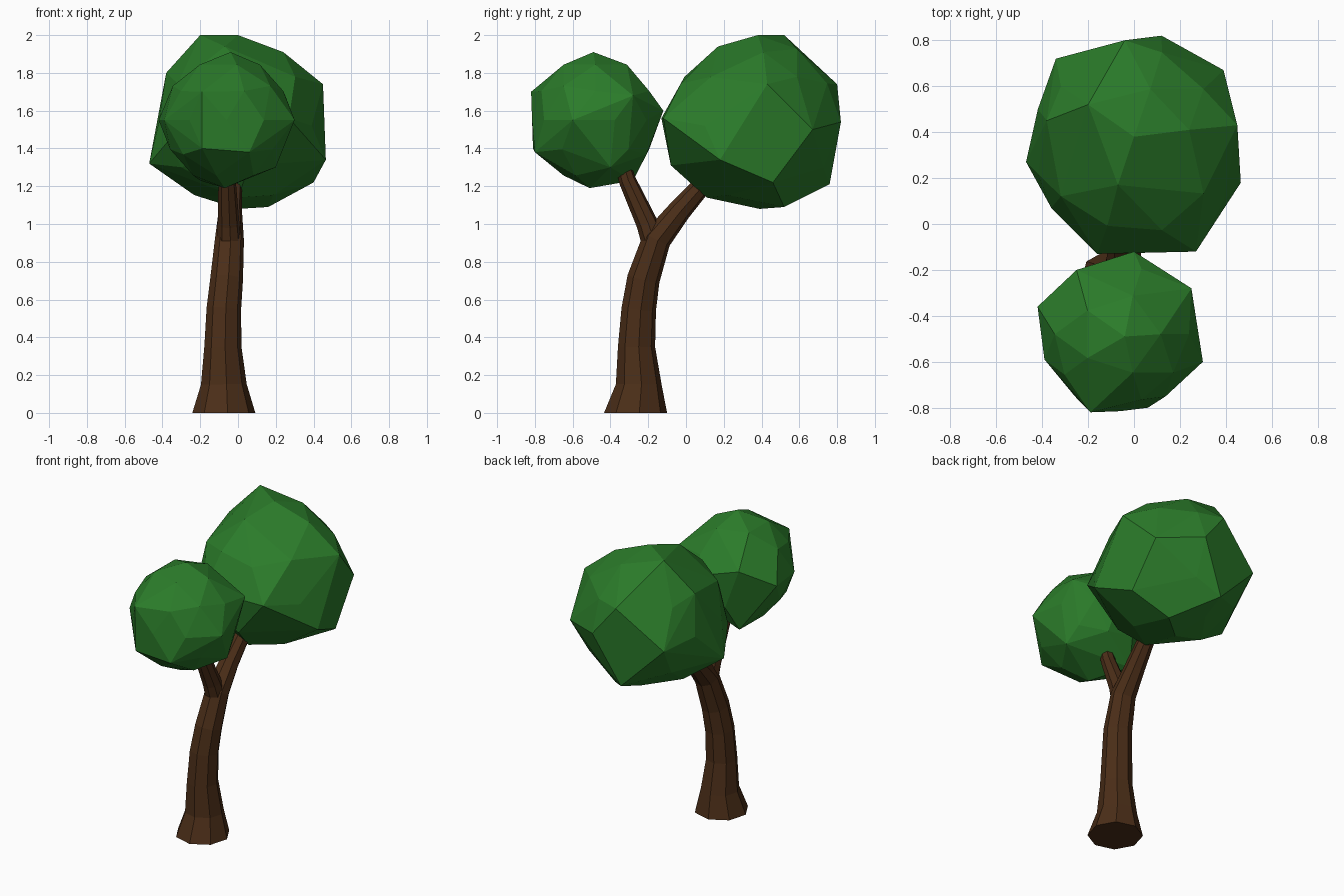
import bpy, bmesh, math
from mathutils import Vector

if "Cube" in bpy.data.objects:
    bpy.data.objects.remove(bpy.data.objects["Cube"])


def material(name, color):
    m = bpy.data.materials.new(name)
    m.diffuse_color = (*color, 1)
    m.use_nodes = True
    m.node_tree.nodes["Principled BSDF"].inputs["Base Color"].default_value = m.diffuse_color
    return m


def finish(bm, name, mat):
    bmesh.ops.recalc_face_normals(bm, faces=bm.faces[:])
    me = bpy.data.meshes.new(name)
    bm.to_mesh(me)
    bm.free()
    me.materials.append(mat)
    ob = bpy.data.objects.new(name, me)
    bpy.context.collection.objects.link(ob)
    return ob


def limb(name, path, mat, sides=8):
    """Tapered tube through (x, y, z, radius) stations."""
    bm = bmesh.new()
    rings = []
    pts = [Vector(p[:3]) for p in path]
    for i, p in enumerate(pts):
        t = (pts[min(i + 1, len(pts) - 1)] - pts[max(i - 1, 0)]).normalized()
        if p.z == 0:
            t = Vector((0, 0, 1))
        u = Vector((1, 0, 0))
        u = (u - t * u.dot(t)).normalized()
        v = t.cross(u)
        ring = []
        for k in range(sides):
            a = math.tau * (k + 0.15) / sides
            ring.append(bm.verts.new(p + (u * math.cos(a) + v * math.sin(a)) * path[i][3]))
        rings.append(ring)
    for a, b in zip(rings, rings[1:]):
        for k in range(sides):
            n = (k + 1) % sides
            bm.faces.new((a[k], a[n], b[n], b[k]))
    bm.faces.new(rings[0])
    bm.faces.new(rings[-1])
    return finish(bm, name, mat)


def crown(name, center, radii, corners, mat, gap):
    """Faceted leaf ball: icosphere body pulled out to a few distinct corners."""
    bm = bmesh.new()
    bmesh.ops.create_icosphere(bm, subdivisions=2, radius=1)
    c, corners = Vector(center), [Vector(p) for p in corners]
    body = [c + Vector([a * b for a, b in zip(v.co, radii)]) for v in bm.verts]
    bm.clear()
    for p in corners + [p for p in body if min((p - q).length for q in corners) > gap]:
        bm.verts.new(p)
    hull = bmesh.ops.convex_hull(bm, input=bm.verts[:])
    inside = {g for g in hull["geom_interior"] + hull["geom_unused"]
              if isinstance(g, bmesh.types.BMVert)}
    bmesh.ops.delete(bm, geom=list(inside), context='VERTS')
    bmesh.ops.dissolve_limit(bm, angle_limit=math.radians(3),
                             verts=bm.verts[:], edges=bm.edges[:])
    return finish(bm, name, mat)


bark = material("bark", (0.07, 0.027, 0.009))
leaf = material("leaf", (0.024, 0.2, 0.023))

# Trunk bending into the rear branch
limb("trunk", [(-0.075, -0.267, 0, 0.168), (-0.075, -0.25, 0.15, 0.122),
               (-0.08, -0.262, 0.35, 0.099), (-0.075, -0.25, 0.55, 0.092),
               (-0.06, -0.225, 0.71, 0.087), (-0.045, -0.155, 0.92, 0.077),
               (-0.04, -0.035, 1.07, 0.062), (-0.03, 0.08, 1.2, 0.052),
               (-0.02, 0.2, 1.35, 0.04)], bark)

# Front branch
limb("front_branch", [(-0.045, -0.165, 0.88, 0.065), (-0.05, -0.205, 1.0, 0.058),
                      (-0.058, -0.31, 1.23, 0.046), (-0.06, -0.36, 1.4, 0.035)], bark)

# Large rear crown
crown("rear_crown", (0, 0.36, 1.54), (0.44, 0.455, 0.455),
      [(-0.16, -0.13, 1.56), (0.27, -0.12, 1.56), (-0.47, 0.27, 1.32),
       (0.465, 0.18, 1.34), (0.45, 0.43, 1.74), (0.12, 0.82, 1.54),
       (-0.04, 0.8, 1.74), (0, 0.38, 2.0), (-0.2, 0.52, 2.0),
       (-0.07, 0.17, 1.94), (0.24, 0.41, 1.91), (-0.34, 0.72, 1.5),
       (0.39, 0.67, 1.5), (-0.05, 0.76, 1.21), (0.16, 0.52, 1.09),
       (0, 0.39, 1.08), (0.4, 0.46, 1.22), (0, 0.11, 1.14),
       (0.06, -0.08, 1.31), (-0.38, 0.45, 1.8), (-0.36, 0.07, 1.45),
       (0.39, 0.1, 1.52)], leaf, 0.15)

# Small front crown
crown("front_crown", (-0.06, -0.48, 1.55), (0.335, 0.335, 0.345),
      [(-0.42, -0.36, 1.55), (0, -0.12, 1.6), (0.3, -0.6, 1.55),
       (-0.19, -0.82, 1.7), (0.06, -0.8, 1.38), (0.25, -0.28, 1.68),
       (-0.04, -0.49, 1.91), (-0.07, -0.51, 1.19), (-0.39, -0.59, 1.55),
       (-0.25, -0.2, 1.66), (-0.2, -0.28, 1.23), (0.2, -0.4, 1.3),
       (-0.19, -0.81, 1.4)], leaf, 0.13)
